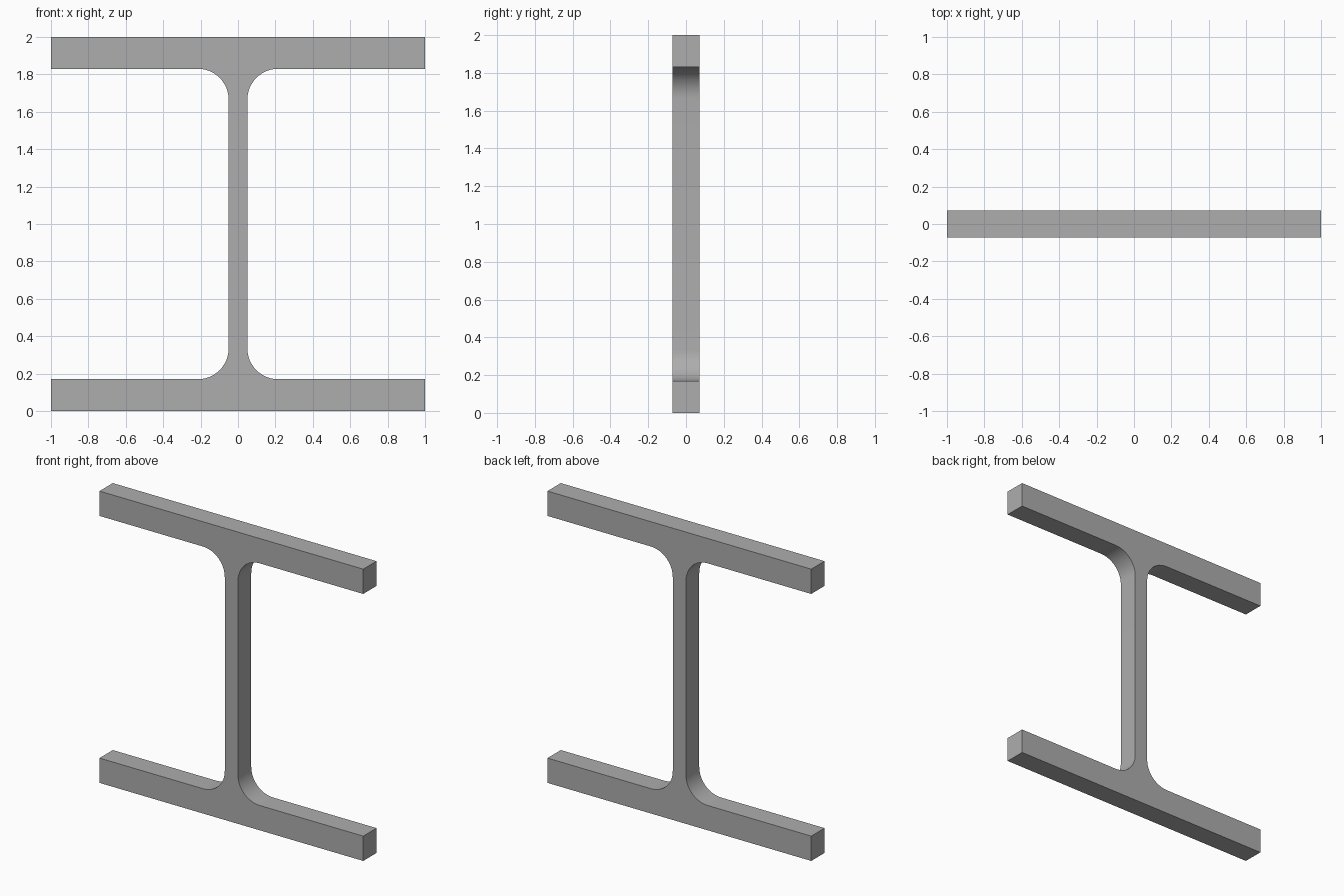
import bpy, bmesh, math

if "Cube" in bpy.data.objects:
    bpy.data.objects.remove(bpy.data.objects["Cube"])

HALF_W, HEIGHT, HALF_D = 1.0, 2.0, 0.072   # overall size
FLANGE, WEB, R = 0.17, 0.05, 0.165         # flange thickness, half web, fillet radius
STEPS = 12

grey = bpy.data.materials.new("steel grey")
grey.diffuse_color = (0.42, 0.42, 0.42, 1)
grey.use_nodes = True
grey.node_tree.nodes["Principled BSDF"].inputs["Base Color"].default_value = grey.diffuse_color

# lower right quarter of the I profile: flange edge, then the fillet up to the web
quarter = [(HALF_W, 0), (HALF_W, FLANGE)]
for i in range(STEPS + 1):
    a = math.radians(270 - 90 * i / STEPS)
    quarter.append((WEB + R + R * math.cos(a), FLANGE + R + R * math.sin(a)))

# mirror to the top, then to the left
right = quarter + [(x, HEIGHT - z) for x, z in reversed(quarter)]
outline = right + [(-x, z) for x, z in reversed(right)]

# extrude the profile through its depth
bm = bmesh.new()
face = bm.faces.new([bm.verts.new((x, -HALF_D, z)) for x, z in outline])
ext = bmesh.ops.extrude_face_region(bm, geom=[face], use_keep_orig=True)
bmesh.ops.translate(bm, vec=(0, 2 * HALF_D, 0),
                    verts=[g for g in ext["geom"] if isinstance(g, bmesh.types.BMVert)])
bmesh.ops.recalc_face_normals(bm, faces=bm.faces)
mesh = bpy.data.meshes.new("i_beam_section")
bm.to_mesh(mesh)
bm.free()
mesh.materials.append(grey)

beam = bpy.data.objects.new("i_beam_section", mesh)
bpy.context.collection.objects.link(beam)

# smooth fillets, sharp edges
bpy.context.view_layer.objects.active = beam
beam.select_set(True)
bpy.ops.object.shade_smooth_by_angle(angle=math.radians(30))
